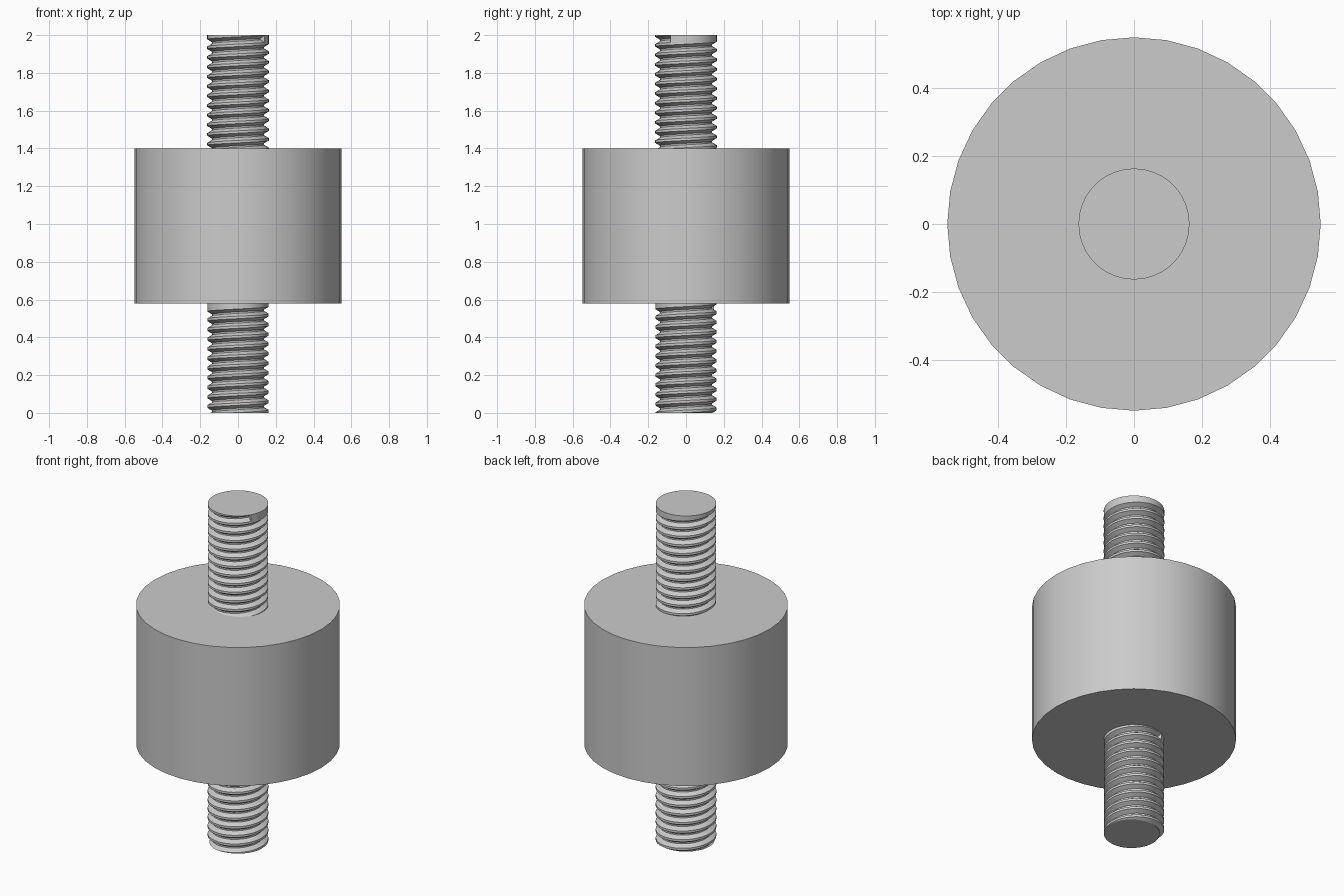
import bpy, bmesh
from math import sin, cos, radians, tau

cube = bpy.data.objects.get("Cube")
if cube:
    bpy.data.objects.remove(cube, do_unlink=True)

SIDES = 36
CREST, ROOT, PITCH = 0.163, 0.138, 0.051

steel = bpy.data.materials.new("plain grey")
steel.use_nodes = True
grey = (0.6, 0.6, 0.6, 1)
steel.diffuse_color = grey
steel.node_tree.nodes["Principled BSDF"].inputs["Base Color"].default_value = grey


def finish(name, bm):
    bmesh.ops.recalc_face_normals(bm, faces=bm.faces)
    mesh = bpy.data.meshes.new(name)
    bm.to_mesh(mesh)
    bm.free()
    mesh.materials.append(steel)
    obj = bpy.data.objects.new(name, mesh)
    bpy.context.collection.objects.link(obj)
    bpy.ops.object.select_all(action="DESELECT")
    obj.select_set(True)
    bpy.context.view_layer.objects.active = obj
    bpy.ops.object.shade_smooth_by_angle(angle=radians(30))
    return obj


def threaded_stud(name, bottom, top, start_z, start_angle):
    """Rod with a right-handed groove that starts abruptly below its top face."""
    bm = bmesh.new()
    groove = [(0.019, CREST), (0.004, ROOT), (-0.004, ROOT), (-0.019, CREST)]
    turns = int((start_z - bottom) / PITCH) + 3
    columns = []
    for i in range(SIDES + 1):
        a = radians(start_angle) + tau * i / SIDES
        points = [(top, CREST)]
        for k in range(1, turns):
            centre = start_z + PITCH * (i / SIDES - k)
            points += [(centre + dz, r) for dz, r in groove]
        columns.append([bm.verts.new((r * cos(a), r * sin(a), z)) for z, r in points])
    for left, right in zip(columns, columns[1:]):
        for j in range(len(left) - 1):
            bm.faces.new((left[j], left[j + 1], right[j + 1], right[j]))
    # End wall of the groove and flat top
    bm.faces.new(columns[-1][1:5])
    bm.faces.new([c[0] for c in columns[:-1]])
    bmesh.ops.remove_doubles(bm, verts=bm.verts, dist=0.0002)
    # Trim the running-out thread flat and close it
    cut = bmesh.ops.bisect_plane(
        bm, geom=bm.verts[:] + bm.edges[:] + bm.faces[:], dist=1e-5,
        plane_co=(0, 0, bottom), plane_no=(0, 0, 1), clear_inner=True)
    rim = [e for e in cut["geom_cut"] if isinstance(e, bmesh.types.BMEdge)]
    bmesh.ops.holes_fill(bm, edges=rim, sides=0)
    return finish(name, bm)


# Cylindrical body
bm = bmesh.new()
bmesh.ops.create_cone(bm, cap_ends=True, segments=SIDES, radius1=0.548,
                      radius2=0.548, depth=0.82)
bmesh.ops.translate(bm, verts=bm.verts, vec=(0, 0, 0.99))
finish("body", bm)

# Threaded studs
threaded_stud("upper_stud", 1.4, 2.0, 1.98, -30)
threaded_stud("lower_stud", 0.0, 0.58, 0.56, 115)
